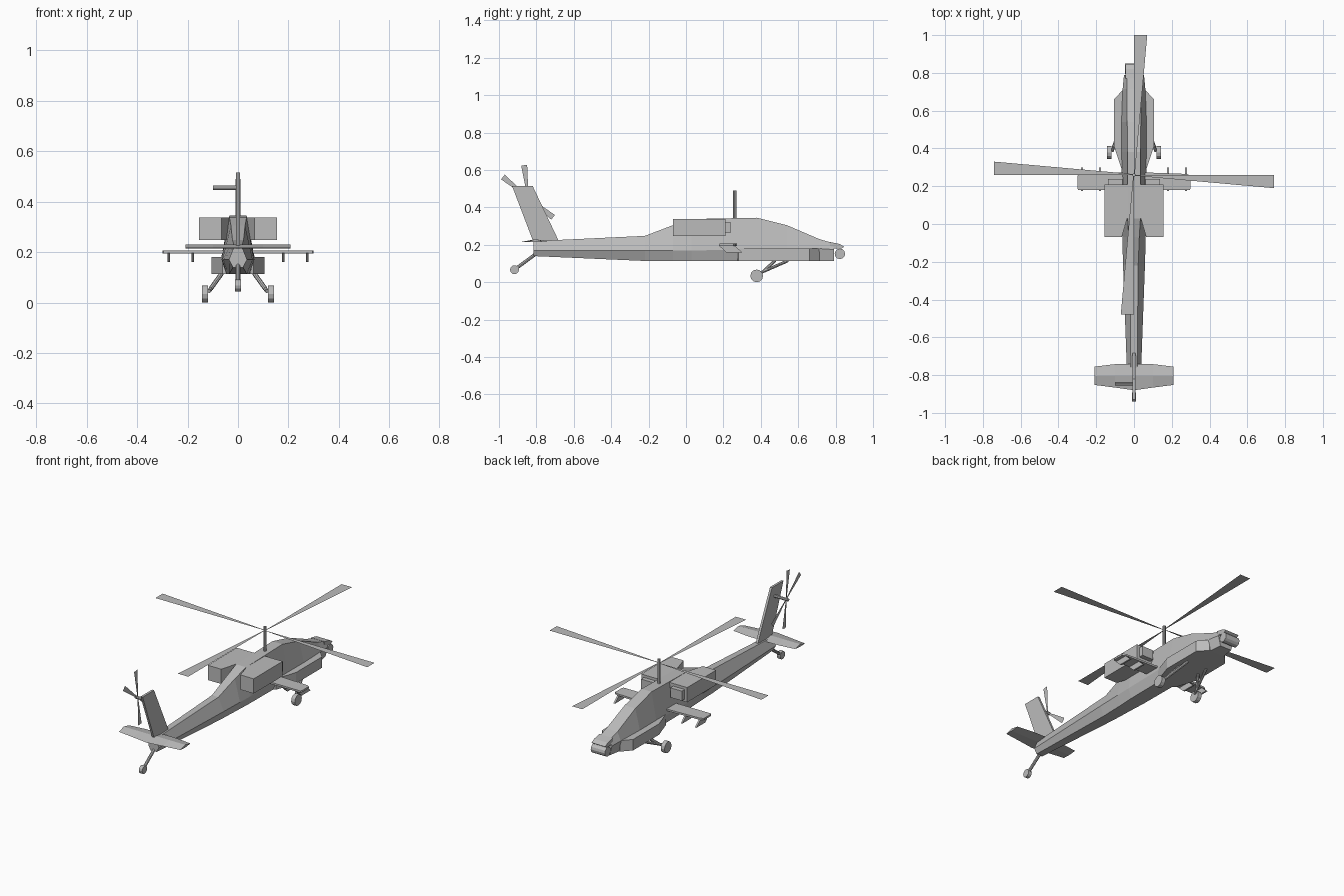
import bpy, bmesh
from math import pi, atan2
from mathutils import Vector, Matrix

cube = bpy.data.objects.get("Cube")
if cube:
    bpy.data.objects.remove(cube)

grey = bpy.data.materials.new("airframe grey")
grey.use_nodes = True
colour = (0.5, 0.5, 0.5, 1)
grey.diffuse_color = colour
grey.node_tree.nodes["Principled BSDF"].inputs["Base Color"].default_value = colour


def finish(name, bm, mirror=False):
    if mirror:
        half = bm.faces[:]
        dup = bmesh.ops.duplicate(bm, geom=bm.verts[:] + bm.edges[:] + half)
        for v in [g for g in dup["geom"] if isinstance(g, bmesh.types.BMVert)]:
            v.co.x *= -1
    bmesh.ops.recalc_face_normals(bm, faces=bm.faces)
    me = bpy.data.meshes.new(name)
    bm.to_mesh(me)
    bm.free()
    me.materials.append(grey)
    ob = bpy.data.objects.new(name, me)
    bpy.context.collection.objects.link(ob)
    return ob


def loft(name, rings, mirror=False):
    """Skin a list of equal-length point rings and cap both ends."""
    bm = bmesh.new()
    vs = [[bm.verts.new(p) for p in ring] for ring in rings]
    n = len(vs[0])
    for a, b in zip(vs, vs[1:]):
        for i in range(n):
            j = (i + 1) % n
            bm.faces.new((a[i], a[j], b[j], b[i]))
    bm.faces.new(vs[0])
    bm.faces.new(vs[-1])
    return finish(name, bm, mirror)


def plan(name, outline, z0, z1, mirror=False):
    """Extrude an x, y outline upwards."""
    return loft(name, [[(x, y, z) for x, y in outline] for z in (z0, z1)], mirror)


def side(name, outline, x0, x1, mirror=False):
    """Extrude a y, z outline sideways."""
    return loft(name, [[(x, y, z) for y, z in outline] for x in (x0, x1)], mirror)


def rod(name, a, b, r, sides=8, mirror=False):
    """Cylinder between two points."""
    a, b = Vector(a), Vector(b)
    d = b - a
    bm = bmesh.new()
    mat = Matrix.Translation((a + b) / 2) @ d.to_track_quat("Z", "Y").to_matrix().to_4x4()
    bmesh.ops.create_cone(bm, cap_ends=True, segments=sides, radius1=r, radius2=r,
                          depth=d.length, matrix=mat)
    return finish(name, bm, mirror)


# Fuselage: y, bottom z, middle z, top z, bottom / middle / top half widths
sections = [
    (-0.815, 0.14, 0.17, 0.22, 0.02, 0.036, 0.016),
    (-0.22, 0.114, 0.17, 0.248, 0.035, 0.058, 0.022),
    (-0.07, 0.113, 0.17, 0.305, 0.04, 0.062, 0.028),
    (0.03, 0.113, 0.17, 0.338, 0.045, 0.065, 0.034),
    (0.38, 0.113, 0.175, 0.345, 0.048, 0.066, 0.034),
    (0.54, 0.113, 0.18, 0.305, 0.05, 0.066, 0.036),
    (0.715, 0.113, 0.18, 0.23, 0.048, 0.06, 0.038),
    (0.79, 0.115, 0.175, 0.208, 0.038, 0.053, 0.036),
]
loft("fuselage", [[(-wb, y, zb), (wb, y, zb), (wm, y, zm), (wt, y, zt), (-wt, y, zt), (-wm, y, zm)]
                  for y, zb, zm, zt, wb, wm, wt in sections])

# Nose hood and sensor drum
side("nose_hood", [(0.77, 0.18), (0.77, 0.215), (0.82, 0.205), (0.845, 0.19), (0.83, 0.18)], -0.046, 0.046)
rod("nose_drum", (-0.048, 0.823, 0.152), (0.048, 0.823, 0.152), 0.028, 12)

# Side fairings beside the cockpit
plan("side_fairing", [(0.03, 0.27), (0.062, 0.28), (0.105, 0.41), (0.105, 0.66), (0.055, 0.715), (0.03, 0.715)],
     0.113, 0.18, True)

# Engine housings with angled inner walls, and their intakes
plan("engine_housing", [(0, 0.21), (0.155, 0.21), (0.155, -0.07), (0.065, -0.07), (0.036, 0.03), (0, 0.03)],
     0.248, 0.338, True)
plan("engine_intake", [(0.06, 0.2), (0.06, 0.237), (0.138, 0.237), (0.138, 0.2)], 0.263, 0.322, True)

# Stub wings and weapon pylons
plan("stub_wing", [(0, 0.18), (0.295, 0.18), (0.3, 0.19), (0.3, 0.255), (0.28, 0.265), (0, 0.275)],
     0.195, 0.206, True)
for label, x in (("inner", 0.18), ("outer", 0.275)):
    side(label + "_pylon", [(0.175, 0.197), (0.26, 0.197), (0.3, 0.16), (0.215, 0.16)], x - 0.005, x + 0.005, True)

# Tail fin, and a stabilizer with a thin wing section
side("tail_fin", [(-0.93, 0.515), (-0.82, 0.515), (-0.68, 0.22), (-0.81, 0.2)], -0.007, 0.007)
loft("stabilizer", [[(x, front, 0.219), (x, -0.805, 0.23), (x, back, 0.216), (x, -0.805, 0.214)]
                    for x, front, back in ((-0.208, -0.755, -0.852), (-0.1, -0.742, -0.866), (0, -0.742, -0.88),
                                           (0.1, -0.742, -0.866), (0.208, -0.755, -0.852))])

# Landing gear
rod("main_wheel", (0.118, 0.378, 0.034), (0.143, 0.378, 0.034), 0.034, 12, True)
rod("main_leg", (0.115, 0.385, 0.045), (0.065, 0.545, 0.115), 0.008, 8, True)
rod("main_brace", (0.108, 0.41, 0.055), (0.065, 0.475, 0.115), 0.009, 8, True)
rod("tail_wheel", (-0.011, -0.917, 0.067), (0.011, -0.917, 0.067), 0.024, 12)
rod("tail_leg", (0, -0.9, 0.08), (0, -0.805, 0.15), 0.009)

# Main rotor: four flat wedges sharing one straight edge each
rod("rotor_mast", (0, 0.26, 0.3), (0, 0.26, 0.49), 0.009)
bm = bmesh.new()
for k in range(4):
    turn = Matrix.Translation((0, 0.26, 0.466)) @ Matrix.Rotation(k * pi / 2, 4, "Z")
    bm.faces.new([bm.verts.new(turn @ Vector(p)) for p in
                  ((0, 0, 0), (0.004, 0, 0), (0.07, 0.74, 0), (0, 0.74, 0))])
finish("main_rotor", bm)

# Tail rotor: two crossed pairs of flaring blades
rod("tail_rotor_shaft", (-0.1, -0.845, 0.455), (0.004, -0.845, 0.455), 0.009)
bm = bmesh.new()
for dy, dz in ((-0.02, 0.17), (-0.137, 0.11)):
    for flip in (0, pi):
        turn = Matrix.Translation((-0.085, -0.845, 0.455)) @ Matrix.Rotation(atan2(-dy, dz) + flip, 4, "X")
        bm.faces.new([bm.verts.new(turn @ Vector(p)) for p in
                      ((0, -0.003, 0), (0, 0.003, 0), (0, 0.016, 0.172), (0, -0.016, 0.172))])
finish("tail_rotor", bm)
